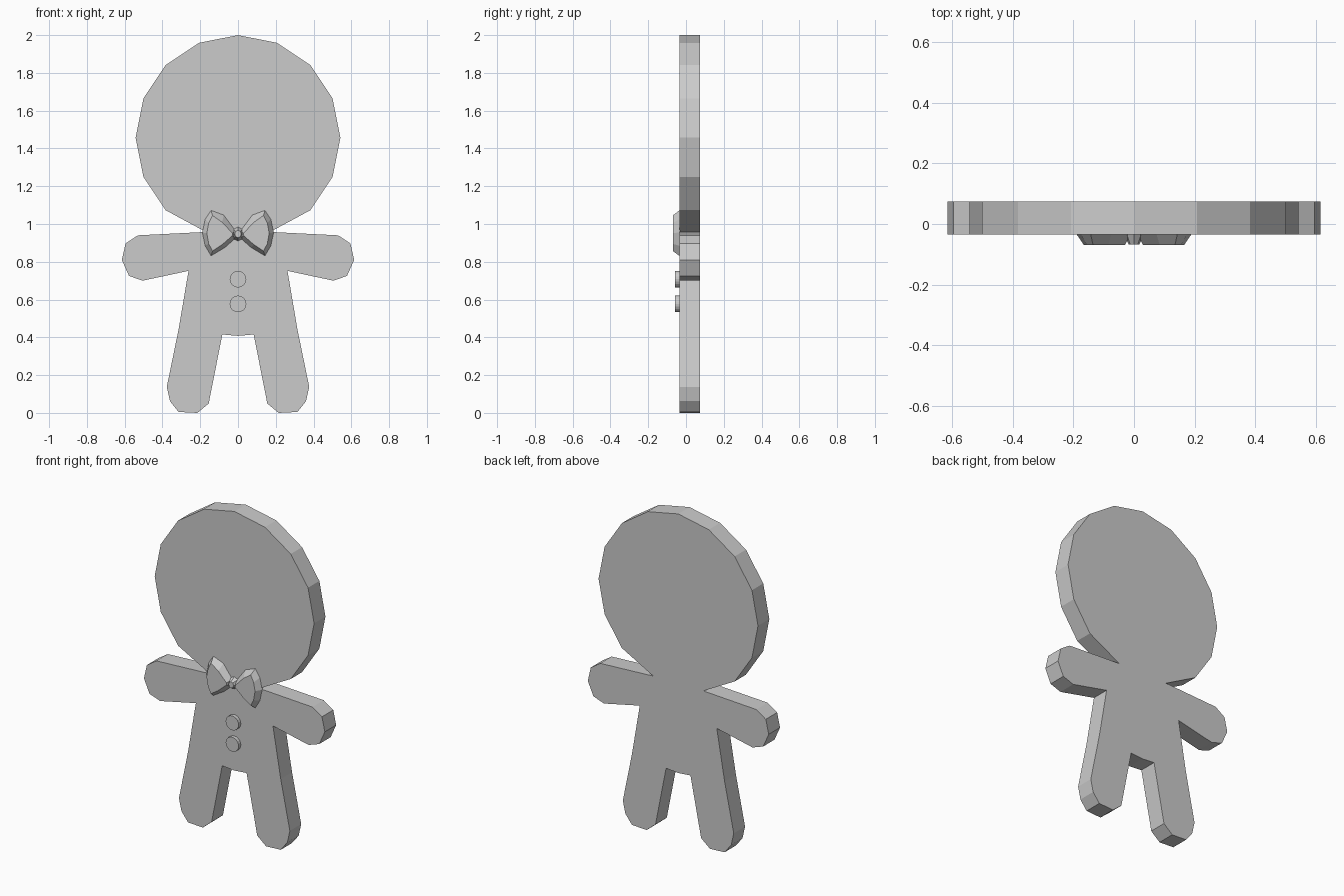
import bpy, bmesh, math

if "Cube" in bpy.data.objects:
    bpy.data.objects.remove(bpy.data.objects["Cube"], do_unlink=True)

grey = bpy.data.materials.new("plain grey")
grey.use_nodes = True
colour = (0.6, 0.6, 0.6, 1)
grey.diffuse_color = colour
grey.node_tree.nodes["Principled BSDF"].inputs["Base Color"].default_value = colour


def slab(name, outline, y_back, y_front, front_outline=None):
    """Solid between a back outline and an (optionally different) front outline."""
    bm = bmesh.new()
    back = [bm.verts.new((x, y_back, z)) for x, z in outline]
    front = [bm.verts.new((x, y_front, z)) for x, z in front_outline or outline]
    bm.faces.new(back)
    bm.faces.new(front)
    for i in range(len(back)):
        j = (i + 1) % len(back)
        bm.faces.new((back[i], back[j], front[j], front[i]))
    bmesh.ops.recalc_face_normals(bm, faces=bm.faces)
    mesh = bpy.data.meshes.new(name)
    bm.to_mesh(mesh)
    bm.free()
    mesh.materials.append(grey)
    obj = bpy.data.objects.new(name, mesh)
    bpy.context.collection.objects.link(obj)
    return obj


def ring(cx, cz, rx, rz, n):
    return [(cx + rx * math.sin(math.tau * i / n), cz + rz * math.cos(math.tau * i / n))
            for i in range(n)]


BACK, FRONT = 0.075, -0.035

# Flat body: round head, arm, leg and crotch on one side, then mirrored
half = ring(0, 1.457, 0.542, 0.543, 16)[:7]
half += [(0.17, 0.958),
         (0.53, 0.94), (0.595, 0.897), (0.615, 0.81), (0.577, 0.725), (0.505, 0.70),
         (0.262, 0.752), (0.315, 0.44),
         (0.377, 0.138), (0.36, 0.062), (0.315, 0.005), (0.215, 0.0), (0.155, 0.05),
         (0.083, 0.415), (0, 0.408)]
slab("body", half + [(-x, z) for x, z in half[-2:0:-1]], BACK, FRONT)

# Bow tie loops with sloped rims
loop = [(0.012, 0.965), (0.074, 1.048), (0.143, 1.074), (0.175, 1.026), (0.19, 0.955),
        (0.175, 0.884), (0.143, 0.83), (0.068, 0.875), (0.012, 0.925)]
face = [(0.03, 0.952), (0.085, 1.01), (0.135, 1.045), (0.155, 1.005), (0.165, 0.952),
        (0.155, 0.895), (0.135, 0.857), (0.085, 0.89), (0.03, 0.938)]
for side, s in (("left", 1), ("right", -1)):
    slab(side + "_bow_loop", [(s * x, z) for x, z in loop], FRONT + 0.002, -0.07,
         [(s * x, z) for x, z in face])

# Knot between the loops
slab("bow_knot", ring(0, 0.947, 0.034, 0.038, 8), FRONT + 0.002, -0.068,
     ring(0, 0.947, 0.017, 0.02, 8))

# Two round buttons
for name, z in (("upper_button", 0.708), ("lower_button", 0.577)):
    slab(name, ring(0, z, 0.044, 0.044, 20), FRONT + 0.002, -0.057)
